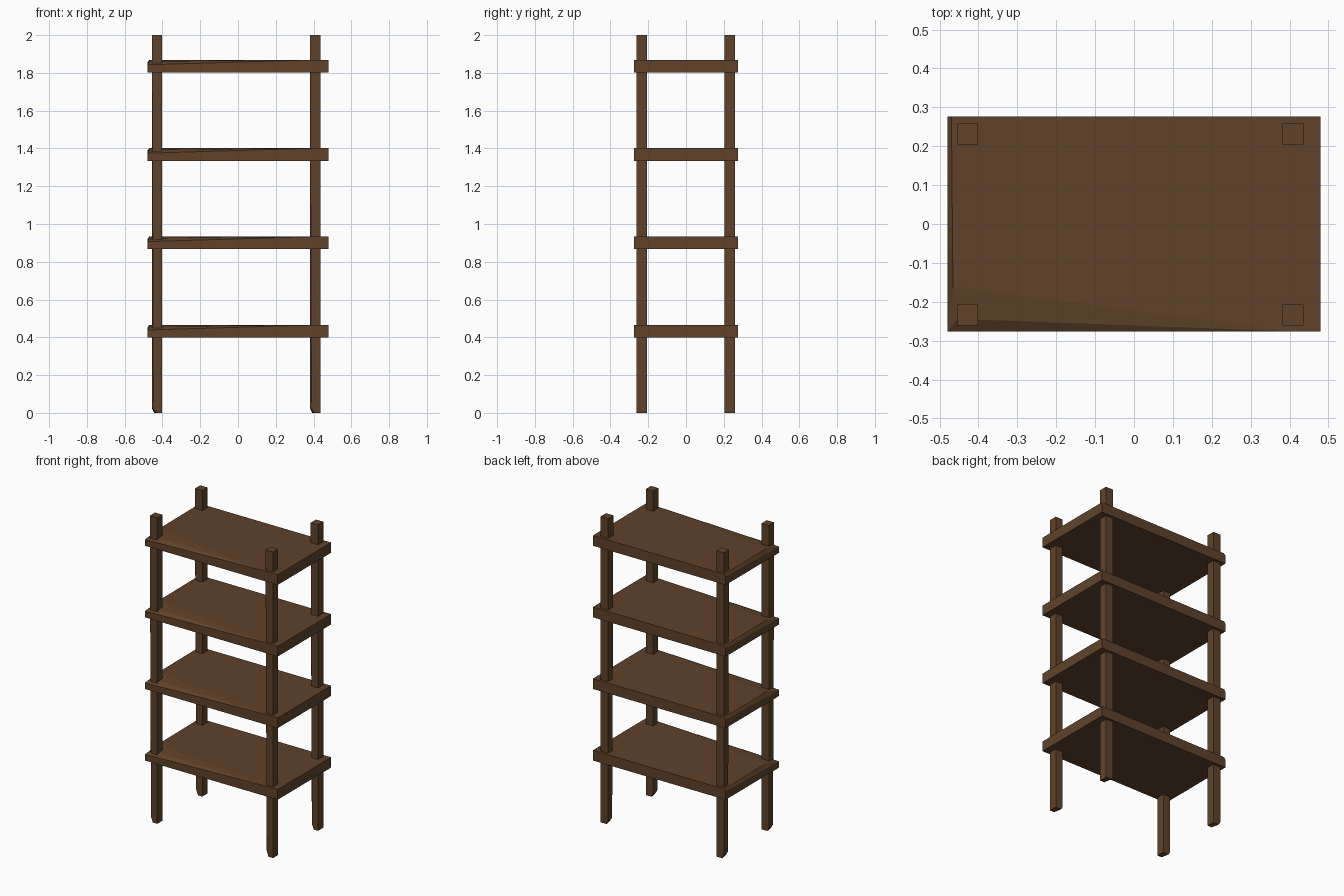
import bpy, bmesh, math
from mathutils import Vector, Matrix

if "Cube" in bpy.data.objects:
    bpy.data.objects.remove(bpy.data.objects["Cube"])

wood = bpy.data.materials.new("dark_wood")
wood.diffuse_color = (0.115, 0.055, 0.023, 1)
wood.use_nodes = True
wood.node_tree.nodes["Principled BSDF"].inputs["Base Color"].default_value = wood.diffuse_color

# Unit plank, worn along its left end and front top edge
PLANK = [(-.5, -.5, -.5), (.5, -.5, -.5), (.5, .5, -.5), (-.5, .5, -.5),
         (.5, -.5, .5), (.5, .5, .5),
         (-.485, -.29, .5), (-.472, -.442, .38), (.42, -.5, .5),
         (-.5, -.5, .1), (-.489, .5, .5), (-.5, .5, .3)]


def plank(name, size, centre, upright=False):
    bm = bmesh.new()
    turn = Matrix.Rotation(-math.pi / 2, 3, 'Y') if upright else Matrix.Identity(3)
    for p in PLANK:
        v = Vector([a * b for a, b in zip(p, size)])
        bm.verts.new(turn @ v)
    bmesh.ops.convex_hull(bm, input=bm.verts)
    bmesh.ops.dissolve_limit(bm, angle_limit=0.002, verts=bm.verts, edges=bm.edges)
    bmesh.ops.recalc_face_normals(bm, faces=bm.faces)
    mesh = bpy.data.meshes.new(name)
    bm.to_mesh(mesh)
    bm.free()
    mesh.materials.append(wood)
    obj = bpy.data.objects.new(name, mesh)
    obj.location = centre
    bpy.context.collection.objects.link(obj)


# Four evenly spaced shelves
for i in range(4):
    plank(f"shelf_{i + 1}", (0.96, 0.552, 0.067), (0, 0, 0.432 + i * 0.468))

# Four upright posts through the shelf corners
for side, x in (("left", -0.428), ("right", 0.409)):
    for end, y in (("front", -0.234), ("back", 0.232)):
        plank(f"{end}_{side}_post", (2.0, 0.054, 0.053), (x, y, 1.0), upright=True)
